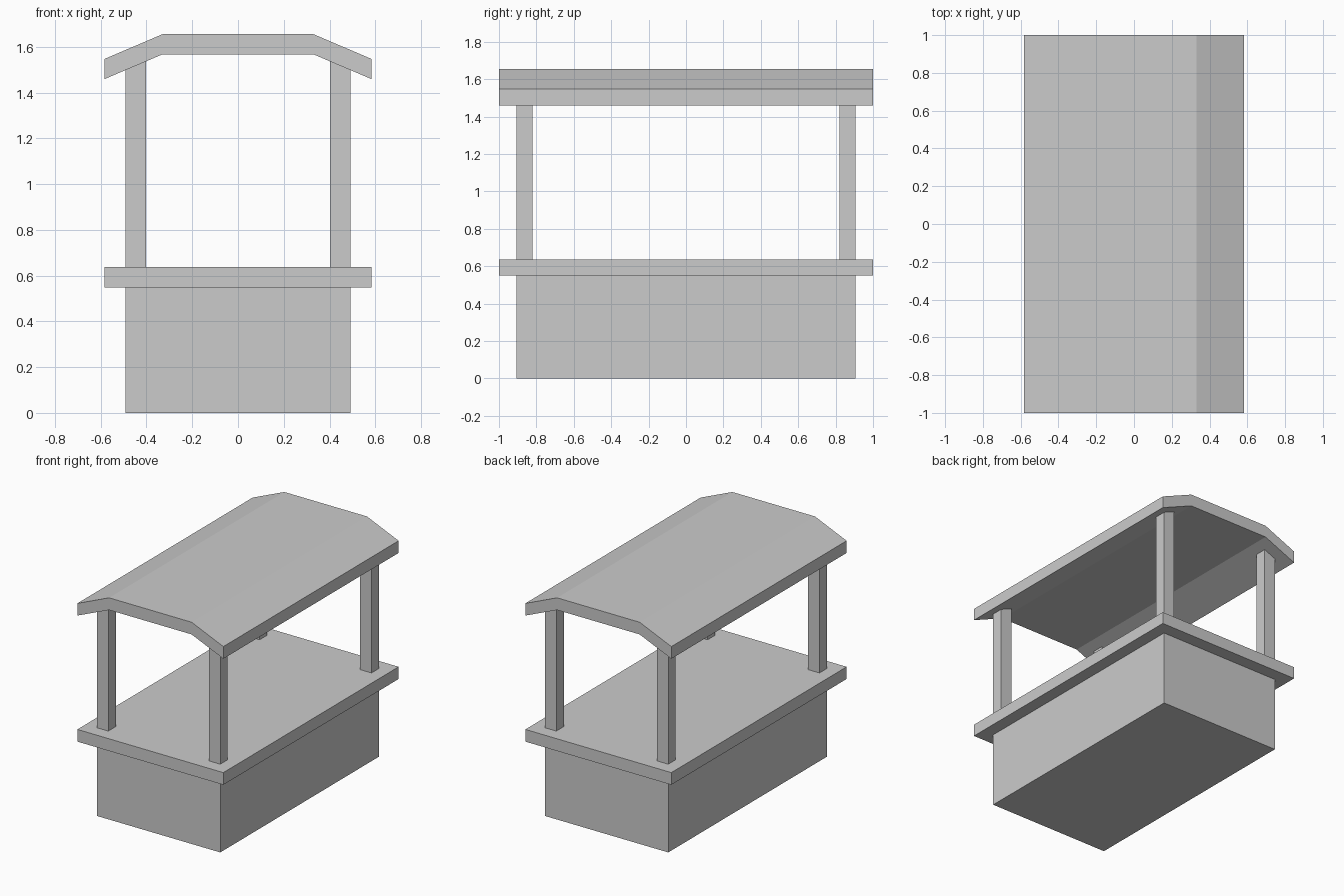
import bpy

if "Cube" in bpy.data.objects:
    bpy.data.objects.remove(bpy.data.objects["Cube"])

ROOF = [(-0.583, 1.459), (-0.33, 1.567), (0.33, 1.567), (0.583, 1.459)]
ROOF_THICKNESS = 0.088


def extrude_y(name, profile, y0, y1):
    """Extrude an (x, z) outline along y into a closed solid."""
    n = len(profile)
    verts = [(x, y, z) for y in (y0, y1) for x, z in profile]
    faces = [tuple(range(n)), tuple(range(2 * n - 1, n - 1, -1))]
    faces += [(i, i + n, (i + 1) % n + n, (i + 1) % n) for i in range(n)]
    mesh = bpy.data.meshes.new(name)
    mesh.from_pydata(verts, [], faces)
    obj = bpy.data.objects.new(name, mesh)
    bpy.context.collection.objects.link(obj)
    return obj


def box(name, hx, hy, z0, z1):
    return extrude_y(name, [(-hx, z0), (hx, z0), (hx, z1), (-hx, z1)], -hy, hy)


def under_roof(x):
    """Height of the sloped roof underside at x."""
    return 1.567 - (x - 0.33) * 0.108 / 0.253


# Base cabinet and overhanging counter
box("base", 0.492, 0.905, 0, 0.549)
box("counter", 0.583, 1.0, 0.549, 0.637)

# Corner posts with tops cut to the roof slope, mirrored to all four corners
xi, xo = 0.402, 0.492
posts = extrude_y("corner_posts", [(xi, 0.637), (xo, 0.637),
                                   (xo, under_roof(xo)), (xi, under_roof(xi))],
                  -0.905, -0.82)
mirror = posts.modifiers.new("mirror", 'MIRROR')
mirror.use_axis = (True, True, False)

# Bent canopy roof
top = [(x, z + ROOF_THICKNESS) for x, z in reversed(ROOF)]
extrude_y("roof", ROOF + top, -1.0, 1.0)
